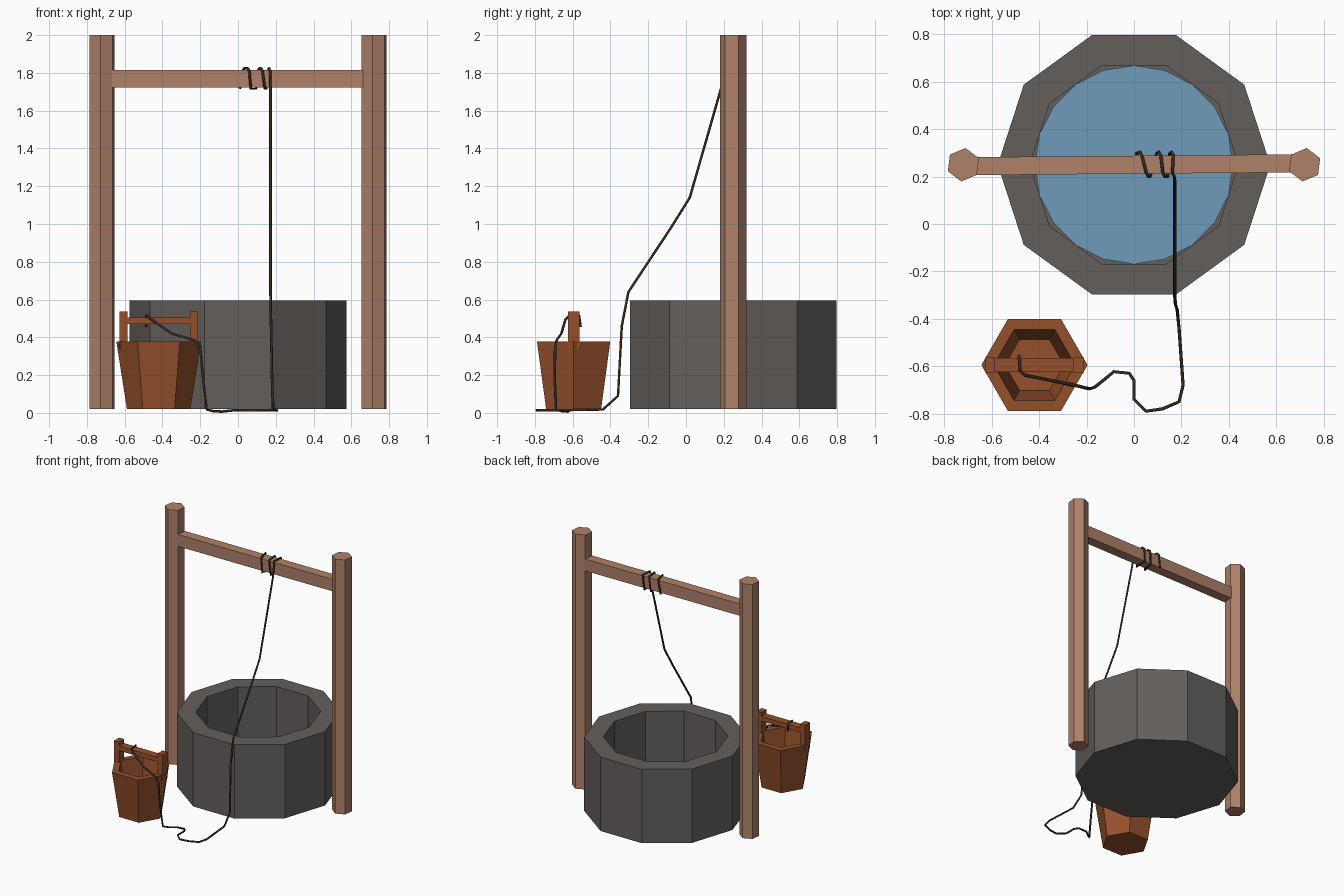
import bpy, bmesh
from math import sin, cos, pi, radians

if "Cube" in bpy.data.objects:
    bpy.data.objects.remove(bpy.data.objects["Cube"])


def material(name, rgb):
    m = bpy.data.materials.new(name)
    m.diffuse_color = (*rgb, 1)
    m.use_nodes = True
    m.node_tree.nodes["Principled BSDF"].inputs["Base Color"].default_value = m.diffuse_color
    return m


WOOD = material("pale_wood", (0.43, 0.22, 0.14))
BROWN = material("bucket_wood", (0.30, 0.08, 0.025))
STONE = material("stone", (0.125, 0.114, 0.107))
WATER = material("water", (0.16, 0.33, 0.50))
ROPE = material("rope", (0.04, 0.025, 0.018))


def add_object(name, bm, mat, loc):
    bmesh.ops.recalc_face_normals(bm, faces=bm.faces)
    me = bpy.data.meshes.new(name)
    bm.to_mesh(me)
    bm.free()
    me.materials.append(mat)
    ob = bpy.data.objects.new(name, me)
    ob.location = loc
    bpy.context.collection.objects.link(ob)
    return ob


def lathe(name, profile, sides, mat, x, y, turn=0.0):
    """Revolve (radius, z) points into a flat-sided solid, capped at both ends."""
    bm = bmesh.new()
    rings = []
    for r, z in profile:
        angles = [turn + 2 * pi * i / sides for i in range(sides)]
        rings.append([bm.verts.new((r * cos(a), r * sin(a), z)) for a in angles])
    for lo, hi in zip(rings, rings[1:]):
        for i in range(sides):
            j = (i + 1) % sides
            bm.faces.new((lo[i], lo[j], hi[j], hi[i]))
    bm.faces.new(rings[0][::-1])
    bm.faces.new(rings[-1])
    return add_object(name, bm, mat, (x, y, 0))


def box(name, center, size, mat):
    bm = bmesh.new()
    bmesh.ops.create_cube(bm, size=1)
    bmesh.ops.scale(bm, vec=size, verts=bm.verts)
    return add_object(name, bm, mat, center)


# Stone well wall with closed floor, and the water inside
WELL_Y = 0.25
lathe("well_wall", [(0.575, 0.02), (0.575, 0.595), (0.44, 0.595), (0.44, 0.09)],
      10, STONE, 0, WELL_Y)
lathe("water", [(0.419, 0.092), (0.419, 0.12)], 20, WATER, 0, WELL_Y)

# Posts and cross beam
for side, x in (("left", -0.72), ("right", 0.72)):
    lathe(side + "_post", [(0.071, 0.02), (0.071, 2.0)], 6, WOOD, x, WELL_Y, radians(23))
beam = box("cross_beam", (0, WELL_Y, 1.768), (1.38, 0.076, 0.092), WOOD)
beam.rotation_euler.z = radians(0.5)

# Bucket with its handle
BX, BY = -0.42, -0.595
lathe("bucket", [(0.168, 0.02), (0.224, 0.378), (0.172, 0.378), (0.125, 0.07)],
      6, BROWN, BX, BY)
for side, s in (("left", -1), ("right", 1)):
    box(side + "_handle_upright", (BX + s * 0.187, BY, 0.437), (0.043, 0.062, 0.2), BROWN)
box("handle_bar", (BX, BY, 0.488), (0.35, 0.06, 0.036), BROWN)

# Rope: coils around the beam, hangs over the wall, lies on the ground, ties to the bucket
path = []
for back_lo, back_hi, front_hi, front_lo in ((0.01, 0.025, 0.06, 0.068),
                                             (0.095, 0.105, 0.13, 0.142),
                                             (0.15, 0.158, 0.17, 0.172)):
    path += [(back_lo, 0.297, 1.716), (back_hi, 0.304, 1.81), (back_hi + 0.008, 0.29, 1.824),
             (front_hi - 0.008, 0.215, 1.824), (front_hi, 0.2, 1.81), (front_lo, 0.2, 1.716)]
path[-1] = (0.172, 0.185, 1.716)
path += [(0.172, 0.02, 1.14), (0.172, -0.08, 0.98), (0.172, -0.305, 0.64),
         (0.175, -0.34, 0.46), (0.182, -0.36, 0.09), (0.19, -0.44, 0.018),
         (0.207, -0.68, 0.014), (0.19, -0.75, 0.014), (0.12, -0.78, 0.014),
         (0.05, -0.79, 0.014), (0.0, -0.74, 0.014), (0.0, -0.66, 0.014),
         (-0.02, -0.63, 0.014), (-0.085, -0.623, 0.007), (-0.13, -0.66, 0.009),
         (-0.165, -0.688, 0.018), (-0.185, -0.695, 0.18), (-0.2, -0.693, 0.35),
         (-0.23, -0.685, 0.385), (-0.35, -0.66, 0.42), (-0.46, -0.638, 0.495),
         (-0.48, -0.62, 0.513), (-0.485, -0.565, 0.515), (-0.485, -0.558, 0.455)]
curve = bpy.data.curves.new("rope", "CURVE")
curve.dimensions = "3D"
curve.bevel_depth = 0.007
curve.bevel_resolution = 1
curve.use_fill_caps = True
spline = curve.splines.new("POLY")
spline.points.add(len(path) - 1)
for p, co in zip(spline.points, path):
    p.co = (*co, 1)
curve.materials.append(ROPE)
bpy.context.collection.objects.link(bpy.data.objects.new("rope", curve))
